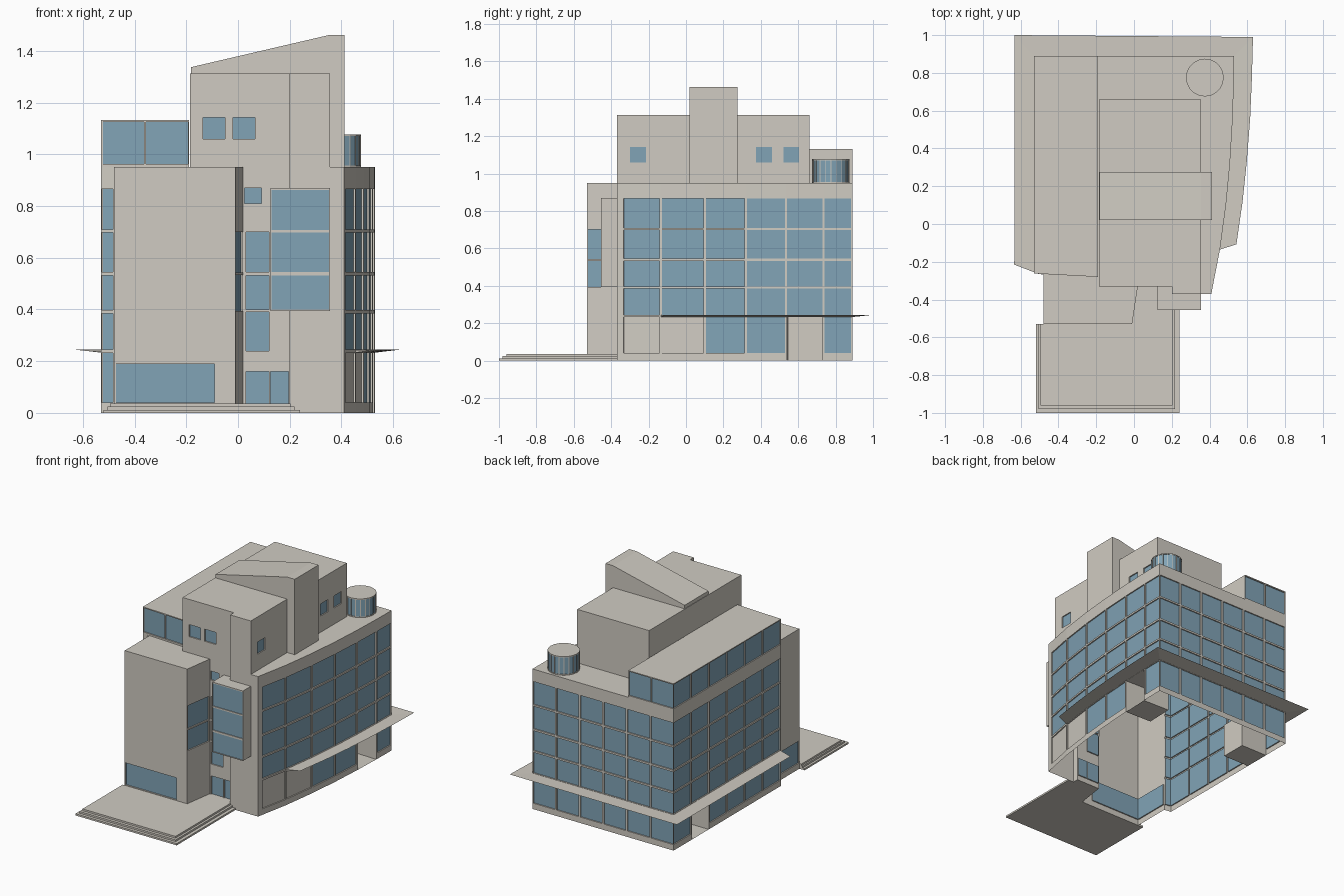
import bpy, bmesh, math
from mathutils import Vector

if "Cube" in bpy.data.objects:
    bpy.data.objects.remove(bpy.data.objects["Cube"])


def material(name, color):
    m = bpy.data.materials.new(name)
    m.diffuse_color = color
    m.use_nodes = True
    m.node_tree.nodes["Principled BSDF"].inputs["Base Color"].default_value = m.diffuse_color
    return m


MATS = [material("stone", (0.63, 0.60, 0.54, 1)), material("glass", (0.22, 0.37, 0.47, 1))]
UP = Vector((0, 0, 1))


def finish(name, bm):
    me = bpy.data.meshes.new(name)
    bmesh.ops.remove_doubles(bm, verts=bm.verts, dist=1e-5)
    bm.to_mesh(me)
    bm.free()
    ob = bpy.data.objects.new(name, me)
    bpy.context.collection.objects.link(ob)
    for m in MATS:
        me.materials.append(m)
    return ob


def face(bm, pts, mat=0):
    f = bm.faces.new([bm.verts.new(p) for p in pts])
    f.material_index = mat


def wall(bm, p, q, z0, z1, windows):
    """Flat wall p->q with recessed panels (u0, u1, z0, z1, depth, material)."""
    p, q = Vector((*p, 0)), Vector((*q, 0))
    length = (q - p).length
    d = (q - p).normalized()
    n = d.cross(UP)
    at = lambda u, z, dep=0: p + d * u + UP * z - n * dep
    us = sorted({0, length, *[w[0] for w in windows], *[w[1] for w in windows]})
    zs = sorted({z0, z1, *[w[2] for w in windows], *[w[3] for w in windows]})
    for a, b in zip(us, us[1:]):
        for c, e in zip(zs, zs[1:]):
            u, z = (a + b) / 2, (c + e) / 2
            if not any(w[0] < u < w[1] and w[2] < z < w[3] for w in windows):
                face(bm, [at(a, c), at(b, c), at(b, e), at(a, e)])
    for a, b, c, e, dep, mat in windows:
        rim = [(a, c), (b, c), (b, e), (a, e)]
        face(bm, [at(*r, dep) for r in rim], mat)
        for i in range(4):
            r, s = rim[i], rim[(i + 1) % 4]
            face(bm, [at(*r), at(*s), at(*s, dep), at(*r, dep)])


def block(name, outline, z0, z1, windows={}, bottom=True):
    """Counter-clockwise outline raised to a block; windows keyed by edge number."""
    bm = bmesh.new()
    for i, p in enumerate(outline):
        wall(bm, p, outline[(i + 1) % len(outline)], z0, z1, windows.get(i, []))
    face(bm, [(x, y, z1) for x, y in outline])
    if bottom:
        face(bm, [(x, y, z0) for x, y in reversed(outline)])
    return finish(name, bm)


def pane(a, b, c, e, dep=0.008, mat=1):
    return (a, b, c, e, dep, mat)


ROWS = [(0.04, 0.232), (0.245, 0.385), (0.397, 0.532), (0.545, 0.698), (0.71, 0.866)]


def curtain(length, cols, rows=ROWS, bar=0.006, solid=(), door=()):
    """Grid of glass panes; chosen ground columns become solid or a deep doorway."""
    out, w = [], length / cols
    for c in range(cols):
        for r, (lo, hi) in enumerate(rows):
            a, b = c * w + bar, (c + 1) * w - bar
            if r == 0 and c in door:
                out.append(pane(a, b, 0, hi, 0.2, 0))
            else:
                out.append(pane(a, b, lo, hi, mat=0 if r == 0 and c in solid else 1))
    return out


def dist(a, b):
    return math.hypot(b[0] - a[0], b[1] - a[1])


# Main building: one outline including the front tower and the curved right side
curve = [(0.415, -0.34), (0.455, -0.135), (0.487, 0.10), (0.508, 0.32),
         (0.521, 0.535), (0.528, 0.735), (0.53, 0.89)]
outline = [(-0.53, -0.26), (-0.48, -0.268), (-0.48, -0.53), (-0.01, -0.53), (0.02, -0.33),
           (0.20, -0.33), (0.20, -0.37), (0.41, -0.37)] + curve + [(-0.53, 0.89)]
wins = {
    0: curtain(dist(outline[0], outline[1]), 1, bar=0.003),
    1: [pane(0.004, 0.258, 0.04, 0.19)],
    2: [pane(0.004, 0.39, 0.04, 0.19)],
    3: [pane(0.006, 0.196, 0.395, 0.533), pane(0.006, 0.196, 0.543, 0.70)],
    4: [pane(0.01, 0.10, 0.24, 0.39), pane(0.01, 0.10, 0.40, 0.532), pane(0.01, 0.10, 0.545, 0.70),
        pane(0.005, 0.07, 0.81, 0.87), pane(0.01, 0.10, 0.035, 0.16), pane(0.106, 0.176, 0.035, 0.16)],
}
for i in range(6):
    wins[8 + i] = curtain(dist(curve[i], curve[i + 1]), 1,
                          solid=(0,) if i < 2 else (), door=(0,) if i == 4 else ())
wins[14] = curtain(1.06, 6)
wins[15] = curtain(1.15, 6, door=(1,))
block("main_building", outline, 0, 0.95, wins, bottom=False)

# Bay window on the front
block("bay_window", [(0.125, -0.455), (0.355, -0.455), (0.355, -0.33), (0.125, -0.33)], 0.395, 0.87,
      {0: [pane(0.004, 0.226, a, b, 0.005) for a, b in ((0.399, 0.532), (0.545, 0.698), (0.708, 0.862))]})

# Rooftop storey with small windows
block("roof_storey", [(-0.185, -0.33), (0.20, -0.33), (0.20, -0.37), (0.355, -0.37),
                      (0.355, 0.66), (-0.185, 0.66)], 0.95, 1.313,
      {0: [pane(0.05, 0.135, 1.06, 1.142), pane(0.165, 0.25, 1.06, 1.142)],
       3: [pane(y + 0.37, y + 0.455, 1.06, 1.142) for y in (-0.30, 0.375, 0.52)]}, bottom=False)

# Glazed rooftop wing on the left
wing = [(-0.53, -0.262), (-0.19, -0.28), (-0.19, 0.89), (-0.53, 0.89)]
top_row = [(0.962, 1.125)]
block("glazed_roof_wing", wing, 0.95, 1.132,
      {0: curtain(dist(wing[0], wing[1]), 2, top_row, 0.004),
       2: curtain(0.34, 2, top_row, 0.004), 3: curtain(1.152, 6, top_row, 0.004)}, bottom=False)

# Round glazed roof lantern
N = 20
ring = [(0.375 + 0.1 * math.cos(2 * math.pi * i / N), 0.775 + 0.1 * math.sin(2 * math.pi * i / N))
        for i in range(N)]
side = dist(ring[0], ring[1])
block("roof_lantern", ring, 0.95, 1.077,
      {i: [pane(0.002, side - 0.002, 0.956, 1.07, 0.003)] for i in range(N)}, bottom=False)

# Sloping slab above the roof storey
profile = [(-0.182, 0.95), (0.412, 0.95), (0.412, 1.462), (0.355, 1.462), (-0.182, 1.337)]
bm = bmesh.new()
face(bm, [(x, 0.02, z) for x, z in profile])
face(bm, [(x, 0.275, z) for x, z in reversed(profile)])
for i, (x, z) in enumerate(profile):
    a, c = profile[(i + 1) % len(profile)]
    face(bm, [(x, 0.02, z), (x, 0.275, z), (a, 0.275, c), (a, 0.02, c)])
bmesh.ops.recalc_face_normals(bm, faces=bm.faces)
finish("sloping_roof_slab", bm)

# Thin tapered canopy around right, back and left sides
inner = curve[1:] + [(-0.53, 0.89), (-0.53, -0.255), (-0.48, -0.268)]
outer = [(0.542, -0.108), (0.575, 0.12), (0.597, 0.33), (0.615, 0.56), (0.624, 0.77),
         (0.63, 0.99), (-0.632, 1.0), (-0.634, -0.215), (-0.48, -0.268)]
bm = bmesh.new()
for i in range(len(inner) - 1):
    a, b, c, d = inner[i], inner[i + 1], outer[i + 1], outer[i]
    for z, flip in ((0.243, False), (0.233, True)):
        quad = [(*a, z), (*d, 0.245), (*c, 0.245), (*b, z)]
        if c == b:
            quad = [(*a, z), (*d, 0.245), (*b, z)]
        face(bm, quad[::-1] if flip else quad)
face(bm, [(*inner[0], 0.233), (*outer[0], 0.245), (*inner[0], 0.243)])
finish("canopy", bm)

# Stepped entrance terrace
for i, (x0, x1, y0) in enumerate([(-0.52, 0.24, -1.0), (-0.505, 0.218, -0.98), (-0.495, 0.203, -0.96)]):
    block(f"terrace_step_{i + 1}",
          [(x0, y0), (x1, y0), (x1, -0.37), (0.20, -0.37), (0.20, -0.33), (0.02, -0.33),
           (-0.01, -0.53), (x0, -0.53)], i * 0.012, (i + 1) * 0.012)
